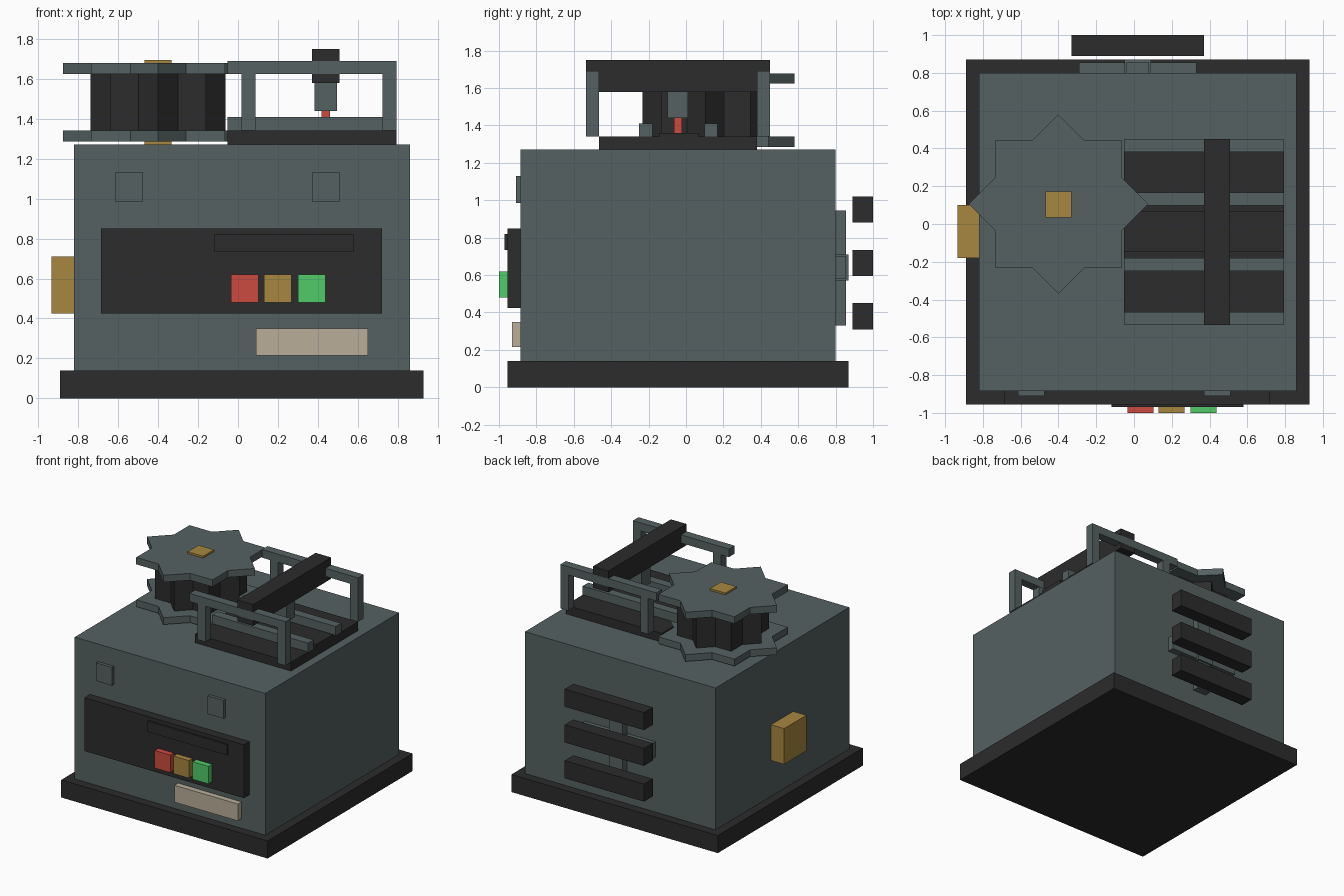
import bpy
import bmesh
import math

cube = bpy.data.objects.get("Cube")
if cube:
    bpy.data.objects.remove(cube, do_unlink=True)


def material(name, rgb):
    mat = bpy.data.materials.new(name)
    mat.use_nodes = True
    colour = (*rgb, 1.0)
    mat.diffuse_color = colour
    bsdf = next(n for n in mat.node_tree.nodes if n.type == "BSDF_PRINCIPLED")
    bsdf.inputs["Base Color"].default_value = colour
    bsdf.inputs["Roughness"].default_value = 0.7
    return mat


GREY = material("slate grey", (0.09, 0.12, 0.12))
DARK = material("charcoal", (0.025, 0.025, 0.025))
BRASS = material("brass", (0.39, 0.24, 0.05))
RED = material("red", (0.60, 0.07, 0.05))
GREEN = material("green", (0.08, 0.60, 0.14))
CREAM = material("cream", (0.48, 0.42, 0.32))


def finish(bm, name, mat):
    bmesh.ops.recalc_face_normals(bm, faces=bm.faces)
    mesh = bpy.data.meshes.new(name)
    bm.to_mesh(mesh)
    bm.free()
    mesh.materials.append(mat)
    obj = bpy.data.objects.new(name, mesh)
    bpy.context.collection.objects.link(obj)
    return obj


def box(name, mat, x, y, z):
    """Box spanning the given (low, high) range on each axis."""
    bm = bmesh.new()
    bmesh.ops.create_cube(bm, size=1)
    for v in bm.verts:
        v.co = [(lo + hi) / 2 + c * (hi - lo) for c, (lo, hi) in zip(v.co, (x, y, z))]
    return finish(bm, name, mat)


def star(name, mat, centre, radius, z):
    """Eight-pointed prism: the outline of two squares turned by 45 degrees."""
    inner = radius * math.cos(math.pi / 4) / math.cos(math.pi / 8)
    bm = bmesh.new()
    ring = []
    for i in range(16):
        r = inner if i % 2 else radius
        a = i * math.pi / 8
        ring.append(bm.verts.new((centre[0] + r * math.cos(a),
                                  centre[1] + r * math.sin(a), z[0])))
    face = bm.faces.new(ring)
    top = bmesh.ops.extrude_face_region(bm, geom=[face])["geom"]
    for v in top:
        if isinstance(v, bmesh.types.BMVert):
            v.co.z = z[1]
    return finish(bm, name, mat)


# Cabinet on its plinth
box("plinth", DARK, (-0.89, 0.93), (-0.955, 0.87), (0, 0.14))
box("cabinet", GREY, (-0.82, 0.86), (-0.885, 0.80), (0.14, 1.27))

# Front control panel
box("control_panel", DARK, (-0.685, 0.72), (-0.955, -0.885), (0.425, 0.85))
box("panel_slot", DARK, (-0.12, 0.58), (-0.97, -0.955), (0.735, 0.82))
for name, mat, x in (("red_button", RED, -0.035),
                     ("brass_button", BRASS, 0.13),
                     ("green_button", GREEN, 0.30)):
    box(name, mat, (x, x + 0.138), (-1.0, -0.955), (0.48, 0.62))
box("name_plate", CREAM, (0.09, 0.65), (-0.93, -0.885), (0.215, 0.35))
for side, x in (("right", -0.615), ("left", 0.37)):
    box(f"front_cap_{side}", GREY, (x, x + 0.14), (-0.91, -0.885), (0.985, 1.13))

# Side box
box("side_box", BRASS, (-0.935, -0.82), (-0.18, 0.10), (0.425, 0.71))

# Rear fan behind three slats
box("fan_blade_upright", GREY, (-0.04, 0.08), (0.80, 0.855), (0.33, 0.945))
box("fan_blade_level", GREY, (-0.29, 0.33), (0.80, 0.855), (0.58, 0.70))
box("fan_hub", GREY, (-0.05, 0.09), (0.80, 0.87), (0.57, 0.71))
for i in range(3):
    z = 0.31 + i * 0.285
    box(f"rear_slat_{i + 1}", DARK, (-0.33, 0.37), (0.89, 1.0), (z, z + 0.14))

# Spool with star flanges
AXIS = (-0.40, 0.105)
star("spool_drum", DARK, AXIS, 0.338, (1.34, 1.623))
star("lower_flange", GREY, AXIS, 0.475, (1.285, 1.34))
star("upper_flange", GREY, AXIS, 0.475, (1.623, 1.678))
box("spool_shaft", BRASS, (-0.468, -0.332), (0.035, 0.172), (1.27, 1.693))

# Press bed with guide rails
LENGTH = (-0.053, 0.793)
box("press_bed", DARK, LENGTH, (-0.465, 0.38), (1.27, 1.34))
box("bed_plate", DARK, LENGTH, (-0.145, 0.066), (1.34, 1.36))
for name, y in (("front_rail", -0.25), ("rear_rail", 0.098)):
    box(name, GREY, LENGTH, (y, y + 0.07), (1.34, 1.41))

# Gantry frames, one at each edge of the bed
for name, y in (("front", -0.535), ("rear", 0.38)):
    depth = (y, y + 0.07)
    box(f"{name}_frame_bar", GREY, LENGTH, depth, (1.625, 1.69))
    for side, x in (("right", 0.018), ("left", 0.723)):
        box(f"{name}_frame_post_{side}", GREY, (x, x + 0.07), depth, (1.34, 1.625))

# Crossbeam and stamping head
box("crossbeam", DARK, (0.37, 0.507), (-0.534, 0.449), (1.58, 1.75))
box("stamp_head", GREY, (0.384, 0.496), (-0.10, 0.012), (1.44, 1.58))
box("stamp_tip", RED, (0.418, 0.461), (-0.065, -0.022), (1.36, 1.44))
